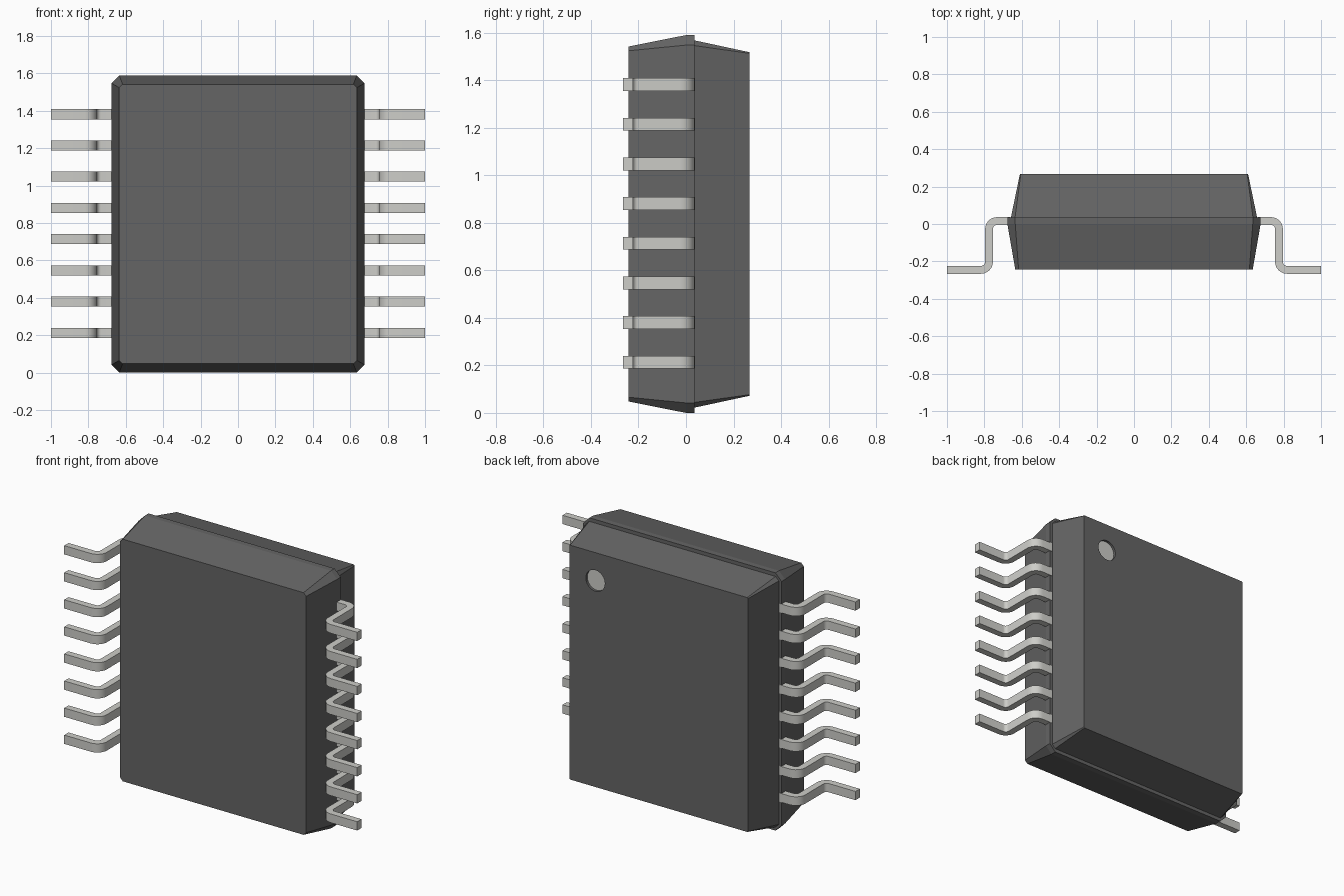
import bpy, bmesh, math

if "Cube" in bpy.data.objects:
    bpy.data.objects.remove(bpy.data.objects["Cube"])

ZC = 0.795  # mid height of the package


def material(name, rgb):
    m = bpy.data.materials.new(name)
    m.diffuse_color = (*rgb, 1)
    m.use_nodes = True
    m.node_tree.nodes["Principled BSDF"].inputs["Base Color"].default_value = m.diffuse_color
    return m


body_mat = material("dark_plastic", (0.13, 0.13, 0.13))
metal_mat = material("pin_metal", (0.61, 0.61, 0.58))
mark_mat = material("mark_grey", (0.61, 0.61, 0.58))


def new_object(name, bm, mat):
    bmesh.ops.recalc_face_normals(bm, faces=bm.faces)
    me = bpy.data.meshes.new(name)
    bm.to_mesh(me)
    bm.free()
    ob = bpy.data.objects.new(name, me)
    bpy.context.collection.objects.link(ob)
    if mat:
        me.materials.append(mat)
    return ob


def ring(bm, y, hx, hz, c):
    """Rectangle with chamfered corners at depth y."""
    pts = [(hx, hz - c), (hx - c, hz), (c - hx, hz), (-hx, hz - c),
           (-hx, c - hz), (c - hx, -hz), (hx - c, -hz), (hx, c - hz)]
    return [bm.verts.new((x, y, ZC + z)) for x, z in pts]


# Package body: front half, flat rim, then the slightly smaller back half
bm = bmesh.new()
rings = [ring(bm, *r) for r in (
    (-0.242, 0.635, 0.747, 0.018),
    (0.000, 0.677, 0.795, 0.042),
    (0.035, 0.677, 0.795, 0.042),
    (0.035, 0.658, 0.773, 0.022),
    (0.267, 0.610, 0.723, 0.005))]
for a, b in zip(rings, rings[1:]):
    for i in range(8):
        j = (i + 1) % 8
        bm.faces.new((a[i], a[j], b[j], b[i]))
bm.faces.new(rings[0])
bm.faces.new(rings[-1])
body = new_object("package_body", bm, body_mat)


def disc(name, y0, y1, radius, mat):
    """Short cylinder along y at the marker position."""
    bm = bmesh.new()
    bmesh.ops.create_cone(bm, cap_ends=True, segments=32, radius1=radius,
                          radius2=radius, depth=y1 - y0)
    ob = new_object(name, bm, mat)
    ob.rotation_euler.x = math.pi / 2
    ob.location = (0.432, (y0 + y1) / 2, 1.345)
    return ob


# Round recess marking the first pin, with a pale floor
cutter = disc("marker_cutter", 0.248, 0.30, 0.065, None)
cutter.hide_render = True
cutter.display_type = 'WIRE'
cut = body.modifiers.new("marker_recess", 'BOOLEAN')
cut.operation = 'DIFFERENCE'
cut.solver = 'EXACT'
cut.object = cutter
disc("marker_floor", 0.240, 0.252, 0.065, mark_mat)


# Gull-wing pin: centre path with normals, thickened and given width
def pin_mesh(side):
    path = [(0.660, 0.016, 0.0)]
    for cx, cy, start, flip in ((0.732, -0.027, 90, 1), (0.818, -0.202, 180, -1)):
        for k in range(7):
            t = math.radians(start - flip * 15 * k)
            x, y = cx + 0.043 * math.cos(t), cy + 0.043 * math.sin(t)
            path.append((x, y, t - math.pi / 2 if flip > 0 else t + math.pi / 2))
    path.append((1.0, -0.245, 0.0))
    h, w = 0.021, 0.027
    bm = bmesh.new()
    sections = []
    for x, y, a in path:
        nx, ny = -math.sin(a) * h, math.cos(a) * h
        sections.append([bm.verts.new((side * (x + s * nx), y + s * ny, z))
                         for s, z in ((1, w), (1, -w), (-1, -w), (-1, w))])
    for a, b in zip(sections, sections[1:]):
        for i in range(4):
            j = (i + 1) % 4
            bm.faces.new((a[i], a[j], b[j], b[i]))
    bm.faces.new(sections[0])
    bm.faces.new(sections[-1])
    return bm


# Eight pins on each side
for side, label in ((1, "right"), (-1, "left")):
    for i in range(8):
        pin = new_object(f"pin_{label}_{i + 1}", pin_mesh(side), metal_mat)
        pin.location.z = 0.213 + i * 0.167
        bpy.ops.object.select_all(action='DESELECT')
        pin.select_set(True)
        bpy.context.view_layer.objects.active = pin
        bpy.ops.object.shade_smooth_by_angle(angle=math.radians(30))
